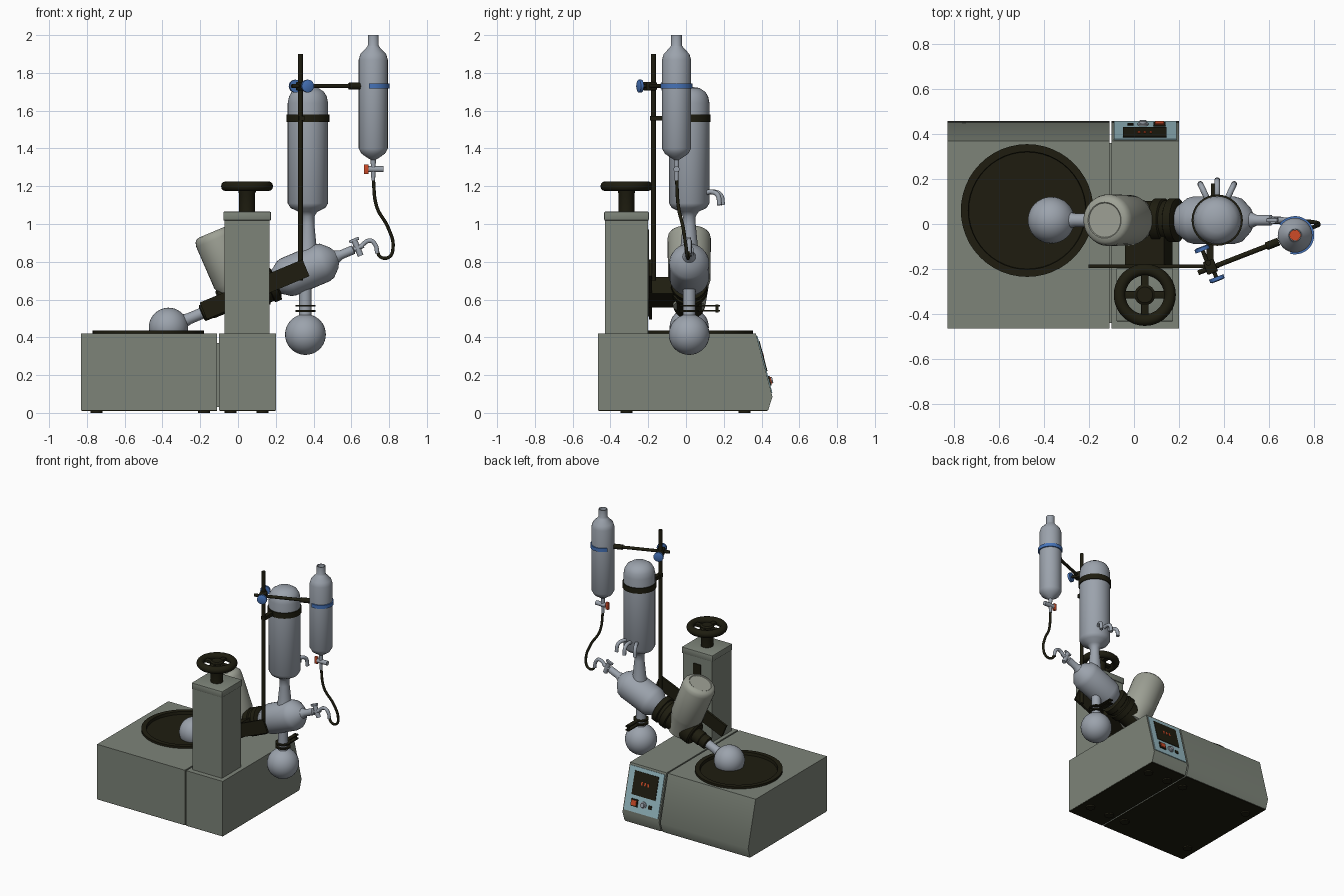
import bpy, bmesh, math
from mathutils import Vector, Matrix

if "Cube" in bpy.data.objects:
    bpy.data.objects.remove(bpy.data.objects["Cube"])
rad, cos, sin = math.radians, math.cos, math.sin
def mat(name, r, g, b):
    m = bpy.data.materials.new(name)
    m.diffuse_color = (r, g, b, 1)
    m.use_nodes = True
    m.node_tree.nodes["Principled BSDF"].inputs["Base Color"].default_value = m.diffuse_color
    return m
BODY = mat("grey_green_enamel", .205, .23, .19)
IVORY = mat("motor_ivory", .34, .355, .30)
DARK = mat("black_plastic", .013, .012, .005)
GLASS = mat("pale_glass", .33, .365, .415)
BLUE = mat("clamp_blue", .06, .17, .48)
RED = mat("signal_red", .62, .07, .02)
PANEL = mat("panel_blue", .30, .48, .53)

def finish(ob, m, angle=35):
    ob.data.materials.clear()
    ob.data.materials.append(m)
    bpy.ops.object.select_all(action='DESELECT')
    ob.select_set(True)
    bpy.context.view_layer.objects.active = ob
    bpy.ops.object.shade_smooth_by_angle(angle=rad(angle))
    return ob
def from_bm(name, bm, m):
    bmesh.ops.recalc_face_normals(bm, faces=bm.faces[:])
    me = bpy.data.meshes.new(name)
    bm.to_mesh(me)
    bm.free()
    ob = bpy.data.objects.new(name, me)
    bpy.context.collection.objects.link(ob)
    return finish(ob, m)
def lathe(name, prof, m, origin=(0, 0, 0), axis=(0, 0, 1), seg=32, closed=False, a0=0, span=360):
    """Spin (radius, height) pairs round an axis; open ends are capped."""
    bm = bmesh.new()
    M = Matrix.Translation(origin) @ Vector(axis).to_track_quat('Z', 'Y').to_matrix().to_4x4()
    full = span == 360
    ang = [rad(a0 + span * i / seg) for i in range(seg if full else seg + 1)]
    rings = [[bm.verts.new(M @ Vector((max(r, 1e-5) * cos(a), max(r, 1e-5) * sin(a), h))) for a in ang] for r, h in prof]
    for a, b in list(zip(rings, rings[1:])) + ([(rings[-1], rings[0])] if closed else []):
        for i in range(seg):
            j = (i + 1) % len(ang)
            bm.faces.new((a[i], a[j], b[j], b[i]))
    caps = [[r[k] for r in rings] for k in (0, -1)] if not full else [] if closed else [rings[0], rings[-1]]
    for c in caps:
        bm.faces.new(c)
    bmesh.ops.remove_doubles(bm, verts=bm.verts[:], dist=2e-5)
    return from_bm(name, bm, m)
def rod(name, a, b, r, m, seg=16):
    d = Vector(b) - Vector(a)
    return lathe(name, [(r, 0), (r, d.length)], m, a, d, seg)
def arc(r, c, a0, a1, n=16):
    """Sphere profile between two latitudes."""
    lat = [rad(a0 + (a1 - a0) * i / n) for i in range(n + 1)]
    return [(r * cos(a), c + r * sin(a)) for a in lat]
def box(name, loc, size, m, ry=0, rx=0, rz=0, bevel=0):
    bm = bmesh.new()
    bmesh.ops.create_cube(bm, size=1)
    bmesh.ops.scale(bm, vec=size, verts=bm.verts[:])
    if bevel:
        bmesh.ops.bevel(bm, geom=bm.edges[:], offset=bevel, segments=2, affect='EDGES', profile=.5)
    M = Matrix.Rotation(rz, 4, 'Z') @ Matrix.Rotation(ry, 4, 'Y') @ Matrix.Rotation(rx, 4, 'X')
    bmesh.ops.transform(bm, matrix=Matrix.Translation(loc) @ M, verts=bm.verts[:])
    return from_bm(name, bm, m)
def tube(name, pts, r, m):
    cu = bpy.data.curves.new(name, 'CURVE')
    cu.dimensions, cu.bevel_depth, cu.bevel_resolution = '3D', r, 3
    cu.resolution_u, cu.use_fill_caps = 8, True
    sp = cu.splines.new('BEZIER')
    sp.bezier_points.add(len(pts) - 1)
    for bp, p in zip(sp.bezier_points, pts):
        bp.co, bp.handle_left_type, bp.handle_right_type = p, 'AUTO', 'AUTO'
    ob = bpy.data.objects.new(name, cu)
    bpy.context.collection.objects.link(ob)
    bpy.ops.object.select_all(action='DESELECT')
    ob.select_set(True)
    bpy.context.view_layer.objects.active = ob
    bpy.ops.object.convert(target='MESH')
    return finish(bpy.context.view_layer.objects.active, m, 50)

# two base housings with a sloping control side, dark floor plates and feet
def housing(name, x0, x1):
    bm = bmesh.new()
    sec = [(-.465, .015), (.435, .015), (.458, .085), (.37, .42), (-.465, .42)]
    f = bm.faces.new([bm.verts.new((x0, y, z)) for y, z in sec])
    ext = bmesh.ops.extrude_face_region(bm, geom=[f])
    bmesh.ops.translate(bm, vec=(x1 - x0, 0, 0), verts=[v for v in ext['geom'] if isinstance(v, bmesh.types.BMVert)])
    box(name + "_floor", ((x0 + x1) / 2, -.015, .0135), (x1 - x0 - .004, .894, .006), DARK)
    return from_bm(name, bm, BODY)
bath = housing("bath_housing", -.83, -.11)
housing("control_housing", -.10, .20)
box("housing_joint", (-.105, -.04, .2), (.02, .8, .34), BODY)
for x in (-.75, -.18, -.04, .13):
    for y in (-.315, .31):
        lathe("foot", [(.032, 0), (.032, .02)], DARK, (x, y, 0), seg=20)

# heating bath, sunk into the housing, with a coil inside
BC = (-.475, .06, 0)
cutter = lathe("bath_cutter", [(.262, .1), (.262, .6)], DARK, BC, seg=48)
mod = bath.modifiers.new("hole", 'BOOLEAN')
mod.object, mod.solver = cutter, 'EXACT'
bpy.context.view_layer.objects.active = bath
bpy.ops.object.modifier_apply(modifier="hole")
bpy.data.objects.remove(cutter)
finish(bath, BODY)
lathe("bath_bowl", [(.295, .415), (.295, .436), (.262, .436), (.258, .40), (.24, .39), (.235, .18), (.20, .14), (0, .14),
                    (0, .11), (.26, .11), (.26, .415)], DARK, BC, seg=48)
tube("heater_coil", [(-.52, 0, .2)] + [(-.475 + .12 * cos(rad(a)), .11 + .12 * sin(rad(a)), .27)
     for a in range(215, -41, -32)], .013, DARK)

# control panel on the slope
TH = math.atan(.088 / .335)
def on_slope(x, f, off):
    return Vector((x, .37 + .088 * f, .42 - .335 * f)) + Vector((0, cos(TH), sin(TH))) * off
def plate(name, x, f, w, h, off, t, m):
    return box(name, on_slope(x, f, off), (w, t, h), m, rx=TH)
plate("control_panel", .05, .49, .28, .31, .001, .008, PANEL)
plate("display", .048, .36, .195, .165, .005, .008, DARK)
for i in range(3):
    plate("display_bar", .022 + .026 * i, .34, .012, .024, .0095, .003, RED)
plate("power_switch_frame", .113, .75, .054, .052, .006, .01, DARK)
plate("power_switch", .113, .75, .04, .036, .01, .014, RED)
plate("lamp_switch", -.015, .76, .026, .026, .006, .008, DARK)
lathe("control_knob", [(.024, 0), (.024, .012), (.017, .014), (.015, .024)], GLASS, on_slope(.04, .75, 0), (0, cos(TH), sin(TH)), 20)

# lift column and handwheel
box("column", (.048, -.315, .73), (.24, .225, .64), BODY)
box("column_cap", (.048, -.315, 1.042), (.252, .236, .046), BODY, bevel=.004)
box("column_slot", (.05, -.2, .74), (.06, .008, .46), DARK)
W = (.048, -.315, 0)
lathe("wheel_stem", [(.042, 1.06), (.042, 1.16), (.046, 1.17), (.046, 1.212), (.035, 1.22), (0, 1.22)], DARK, W)
lathe("handwheel_rim", [(.112 + .026 * cos(math.pi * i / 6), 1.2 + .026 * sin(math.pi * i / 6)) for i in range(12)],
      DARK, W, seg=40, closed=True)
for k in range(2):
    box("handwheel_spoke", (.048, -.315, 1.198), (.22, .034, .022), DARK, rz=k * math.pi / 2, bevel=.005)

# tilted drive axis: flask, sleeve, nut, motor and carriage
T, YA = rad(22.8), .017
D, N = Vector((cos(T), 0, sin(T))), Vector((-sin(T), 0, cos(T)))
A = Vector((-.368, YA, .453))
lathe("evaporating_flask", arc(.104, 0, -90, 71) + [(.03, .12), (.03, .24)], GLASS, A, D)
lathe("drive_sleeve", [(.036, .19), (.046, .195), (.046, .24), (.05, .245), (.05, .50)], DARK, A, D)
lathe("gear_housing", [(.075, .30), (.085, .31), (.085, .50)], DARK, A, D)
lathe("locking_nut", [(.07, .50), (.097, .505), (.097, .545), (.088, .55), (.088, .57), (.097, .575), (.097, .61), (.07, .62)],
      DARK, A, D)
lathe("motor_housing", [(.085, -.06), (.105, .07), (.112, .09), (.115, .33), (.11, .352), (.098, .366), (.08, .371),
                        (.076, .368), (0, .368)], IVORY, (.013, YA, .618), N)
box("carriage_block", (.065, -.12, .638), (.19, .15, .095), DARK, ry=-T)
box("carriage_rail", (.088, -.188, .654), (.59, .016, .096), DARK, ry=-T)

# vapour vessel, condenser with hose nipples, receiving flask
lathe("vapour_vessel", [(.055, .60), (.075, .63), (.1, .665), (.106, .69), (.106, .88), (.098, .91), (.06, .95), (.035, .965),
                        (.024, .99), (.024, 1.06), (.015, 1.065), (.013, 1.12)], GLASS, A, D)
C = (.37, YA, 0)
lathe("condenser", [(.055, .83), (.047, .87), (.034, 1.0), (.034, 1.04), (.05, 1.065), (.092, 1.085), (.107, 1.11),
                    (.107, 1.64), (.1, 1.675), (.085, 1.70), (.055, 1.72), (0, 1.728)], GLASS, C)
for a in (65, 90, 115):
    tube("hose_nipple", [(.37 + cos(rad(a)) * r, YA + sin(rad(a)) * r, z)
         for r, z in ((.08, 1.16), (.13, 1.17), (.165, 1.155), (.178, 1.10))], .013, GLASS)
R = (.357, YA, 0)
lathe("receiving_flask", arc(.108, .415, -90, 72) + [(.033, .53), (.033, .72)], GLASS, R)
for z in (.54, .567):
    lathe("joint_clamp_ring", [(.052, z - .005), (.052, z + .005)], DARK, R, seg=24)
    box("joint_clamp_grip", (.357, .11, z), (.03, .14, .008), DARK)
rod("joint_clamp_screw", (.357, .165, .532), (.357, .165, .575), .008, DARK)

# feed valve, spout and hose
V = A + D * 1.085
rod("feed_valve_plug", V - N * .045, V + N * .04, .016, GLASS)
box("feed_valve_handle", V + N * .045, (.055, .018, .016), GLASS, ry=-T, bevel=.004)
tube("feed_spout", [A + D * 1.1, (.70, YA, .912), (.728, YA, .888), (.737, YA, .845)], .012, GLASS)
tube("feed_hose", [(.735, YA, .862), (.755, .013, .825), (.80, .008, .825), (.821, 0, .88), (.795, -.015, .98),
                   (.735, -.04, 1.09), (.715, -.05, 1.25)], .009, DARK)

# dropping funnel with tap
F = (.716, -.05, 0)
lathe("dropping_funnel", [(.01, 1.23), (.014, 1.34), (.03, 1.35), (.062, 1.372), (.077, 1.40), (.077, 1.87), (.068, 1.90),
                          (.035, 1.935), (.029, 1.945), (.029, 2.0), (.025, 2.0), (.025, 1.88), (0, 1.88)], GLASS, F)
lathe("funnel_stopper", [(.0245, 1.878), (.0245, 1.888)], RED, F, seg=16)
rod("funnel_tap", (.69, -.05, 1.29), (.77, -.05, 1.29), .016, GLASS)
box("funnel_tap_handle", (.679, -.05, 1.29), (.024, .02, .052), RED, bevel=.004)

# support rod and clamps
rod("support_rod", (.33, -.172, .70), (.33, -.172, 1.90), .013, DARK)
lathe("condenser_band", [(.104, 1.54), (.114, 1.54), (.114, 1.58), (.104, 1.58)], DARK, C, closed=True)
box("condenser_band_arm", (.338, -.135, 1.56), (.03, .11, .026), DARK)
B0, B1 = Vector((.285, -.217, 1.73)), Vector((.625, -.085, 1.73))
U = (B1 - B0).normalized()
Q = Vector((U.y, -U.x, 0))
rod("clamp_bar", B0, B1, .011, DARK)
rod("clamp_bar_end", B1 - U * .04, B1 + U * .02, .018, DARK)
box("clamp_boss", (.34, -.19, 1.73), (.05, .06, .045), DARK, rz=math.atan2(U.y, U.x), bevel=.005)
for c, d in (((.368, -.243, 1.73), Q), ((.303, -.112, 1.73), -Q)):
    lathe("boss_knob", [(.034, -.008), (.034, .008), (.026, .012)], BLUE, c, d, 20)
    rod("boss_screw", Vector(c) - d * .055, c, .009, DARK)
lathe("funnel_clamp", [(.074, 1.717), (.085, 1.717), (.085, 1.743), (.074, 1.743)], BLUE, F, closed=True, a0=75, span=250)
